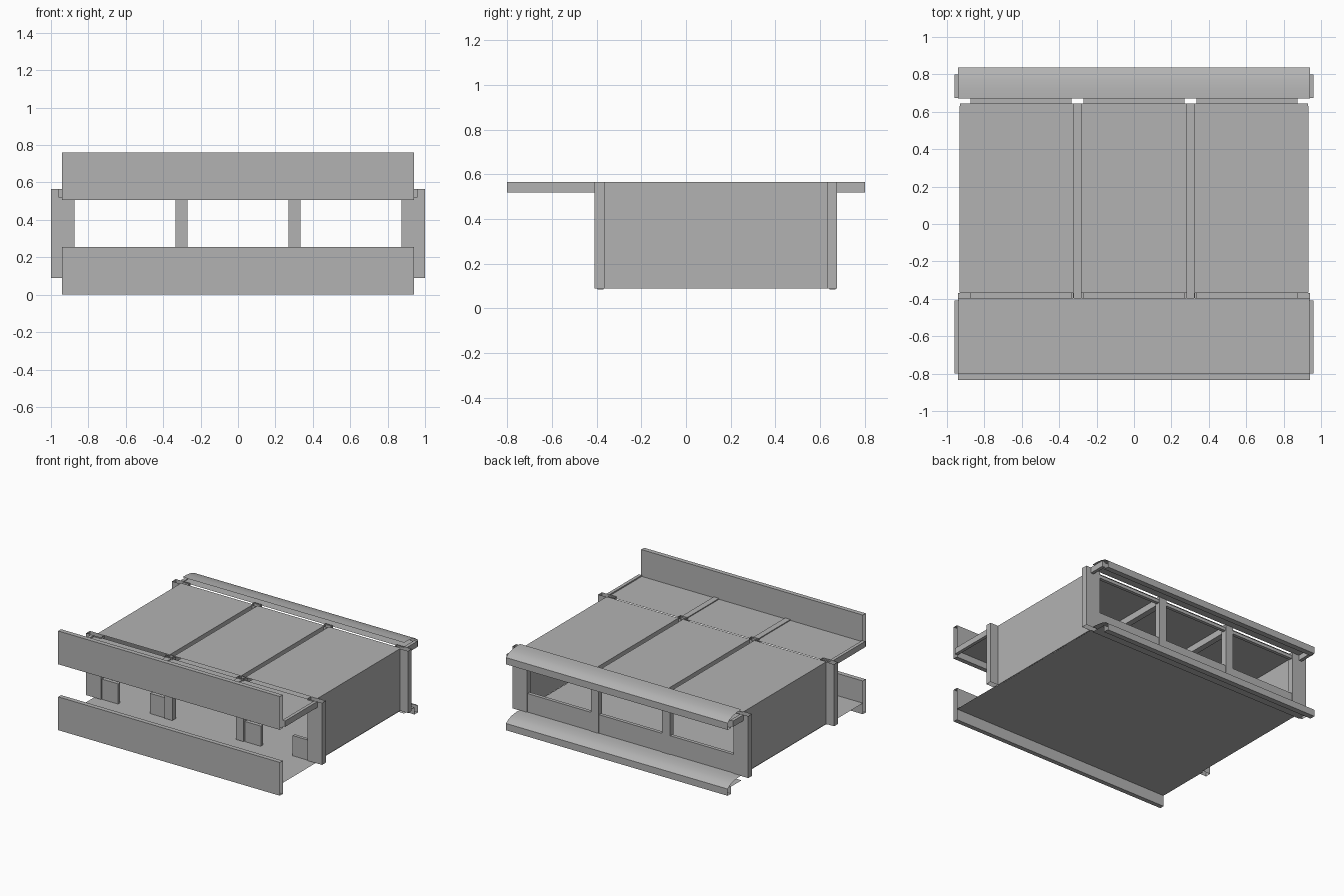
import bpy, bmesh, math

if "Cube" in bpy.data.objects:
    bpy.data.objects.remove(bpy.data.objects["Cube"])

# Dark grey finish shared by every part
grey = bpy.data.materials.new("dark_grey")
grey.diffuse_color = (0.45, 0.45, 0.45, 1)
grey.use_nodes = True
grey.node_tree.nodes["Principled BSDF"].inputs["Base Color"].default_value = grey.diffuse_color


def make(name, verts, faces):
    me = bpy.data.meshes.new(name)
    me.from_pydata(verts, [], faces)
    bm = bmesh.new()
    bm.from_mesh(me)
    bmesh.ops.recalc_face_normals(bm, faces=bm.faces)
    bm.to_mesh(me)
    bm.free()
    me.materials.append(grey)
    ob = bpy.data.objects.new(name, me)
    bpy.context.collection.objects.link(ob)
    return ob


def box(name, x, y, z, open_axis=None):
    """Box from three ranges; the pair of faces across open_axis is left off."""
    v = [(a, b, c) for a in x for b in y for c in z]
    pairs = {'x': [(0, 1, 3, 2), (4, 6, 7, 5)],
             'y': [(0, 4, 5, 1), (2, 3, 7, 6)],
             'z': [(0, 2, 6, 4), (1, 5, 7, 3)]}
    return make(name, v, [f for k in pairs if k != open_axis for f in pairs[k]])


def sheet(name, x, y, z):
    """Flat horizontal sheet facing up."""
    return make(name, [(x[0], y[0], z), (x[1], y[0], z), (x[1], y[1], z), (x[0], y[1], z)],
                [(0, 1, 2, 3)])


def strip(name, x, profile):
    """Extrude an open (y, z) profile along x, smooth over shallow angles."""
    v = [(a, p, q) for p, q in profile for a in x]
    ob = make(name, v, [(2*i, 2*i+1, 2*i+3, 2*i+2) for i in range(len(profile) - 1)])
    bpy.ops.object.select_all(action='DESELECT')
    ob.select_set(True)
    bpy.context.view_layer.objects.active = ob
    bpy.ops.object.shade_smooth_by_angle(angle=math.radians(40))
    return ob


def mirrored(x):
    return [("left", (-x[1], -x[0])), ("right", x)]


FLOOR, ROOF, STEP = 0.085, 0.565, 0.505
W = (-0.94, 0.94)
FRONT, BACK = (-0.41, -0.365), (0.63, 0.675)
bays = [(-0.93, -0.325), (-0.28, 0.28), (0.325, 0.93)]
spans = [(-0.875, -0.335), (-0.27, 0.27), (0.335, 0.875)]

# Front fascia boards and rounded rear gutters, repeated at floor and roof level
for level, dz in (("lower", 0), ("upper", STEP)):
    box(level + "_front_board", W, (-0.835, -0.8), (dz, 0.255 + dz), 'x')
    strip(level + "_back_gutter", W, [(y, z + dz) for y, z in (
        (0.67, 0.093), (0.72, 0.092), (0.77, 0.085), (0.81, 0.072), (0.837, 0.052),
        (0.837, 0.0), (0.795, 0.0), (0.795, 0.055), (0.67, 0.055))])

# Floor and its front ledge
sheet("floor", (-0.93, 0.93), (-0.37, 0.643), FLOOR)
sheet("front_ledge", W, (-0.80, -0.37), FLOOR)

# Roof sheets, one per bay, with the front canopy
for i, x in enumerate(bays):
    sheet(f"roof_panel_{i}", x, (-0.37, 0.643), ROOF)
sheet("front_canopy", W, (-0.80, -0.395), ROOF - 0.01)

# Trough-shaped roof ribs between bays, and canopy arms in line with them
for side, x in mirrored((0.28, 0.325)):
    box(side + "_rib_base", x, (-0.395, 0.643), (0.515, 0.525))
    for edge, a in (("left", x[0]), ("right", x[1] - 0.004)):
        box(f"{side}_rib_{edge}_web", (a, a + 0.004), (-0.395, 0.643), (0.515, ROOF))
    box(side + "_canopy_arm", x, (-0.80, -0.395), (0.52, 0.562))

# Side walls, corner posts, mullions and canopy brackets
for side, x in mirrored((0.925, 0.932)):
    box(side + "_side_wall", x, (FRONT[1], BACK[0]), (0.09, ROOF))
for end, y in (("front", FRONT), ("back", BACK)):
    for side, x in mirrored((0.875, 1.0)):
        box(f"{end}_{side}_post", x, y, (0.09, ROOF), 'z')
    for side, x in mirrored((0.27, 0.335)):
        box(f"{end}_{side}_mullion", x, y, (0.09, ROOF), 'z')
    reach = (-0.8, FRONT[0]) if end == "front" else (BACK[1], 0.8)
    for side, x in mirrored((0.935, 0.96)):
        box(f"{end}_{side}_bracket", x, reach, (0.52, ROOF))
    # Header beams over the openings, recessed below the roof
    for i, x in enumerate(spans):
        box(f"{end}_header_{i}", x, (y[0] + 0.015, y[1] - 0.005), (0.515, 0.54))

# Low walls: whole bays at the back, short stubs in the outer front bays
for i, x in enumerate(spans):
    box(f"back_low_wall_{i}", x, (0.643, 0.67), (FLOOR, 0.235))
for side, x in mirrored((0.335, 0.47)):
    box(side + "_inner_stub_wall", x, (-0.395, -0.37), (FLOOR, 0.24))
for side, x in mirrored((0.74, 0.875)):
    box(side + "_outer_stub_wall", x, (-0.395, -0.37), (FLOOR, 0.24))
